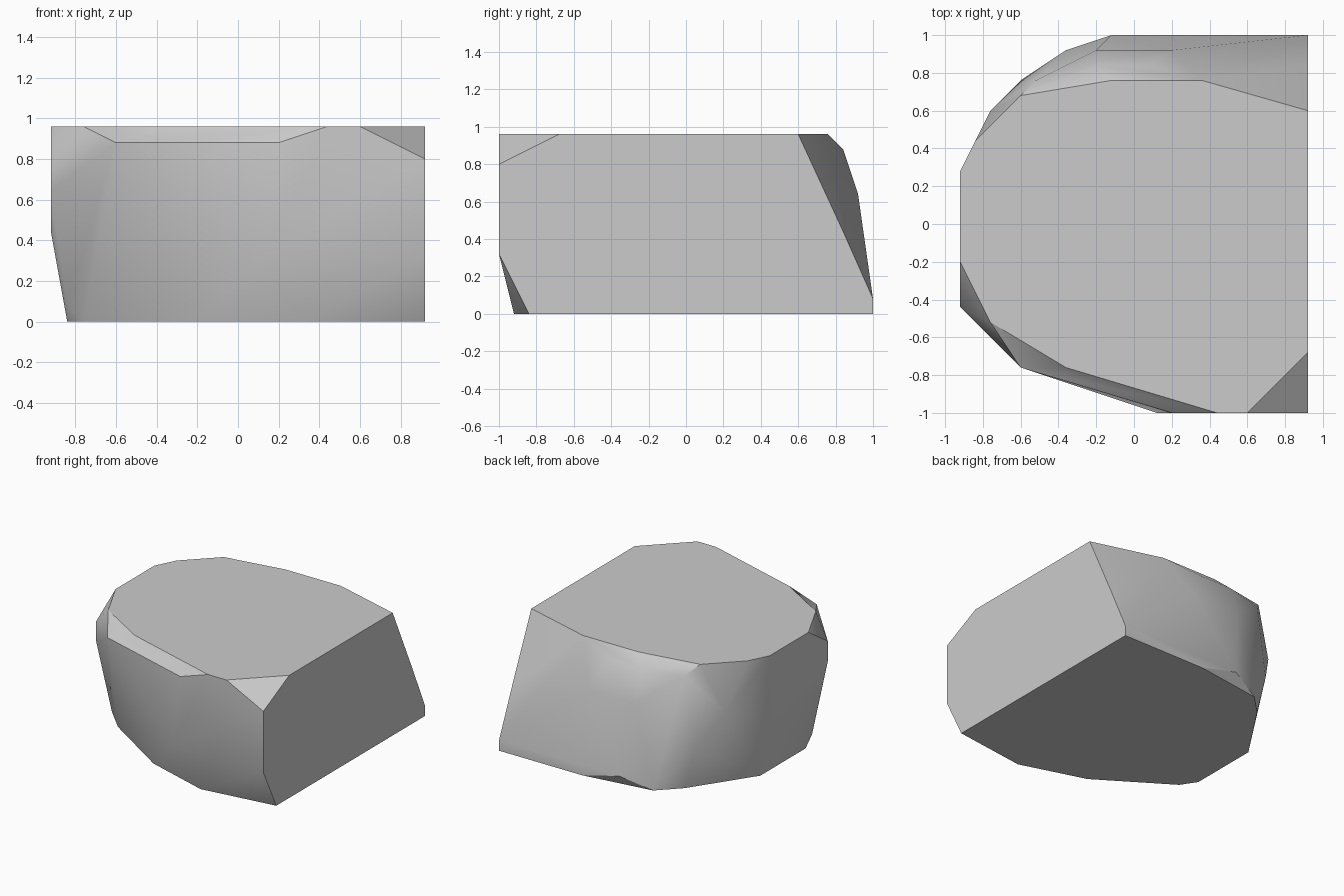
import bpy
import bmesh
import math

default_cube = bpy.data.objects.get("Cube")
if default_cube:
    bpy.data.objects.remove(default_cube, do_unlink=True)

# Plain stone material
stone = bpy.data.materials.new("grey_stone")
stone.use_nodes = True
stone_colour = (0.6, 0.6, 0.6, 1)
stone.diffuse_color = stone_colour
stone.node_tree.nodes["Principled BSDF"].inputs["Base Color"].default_value = stone_colour

GRID = 0.04  # all corners are chiselled on this grid

# Flat top outline
top_outline = [(23, -17), (15, -25), (11, -25), (-9, -19), (-19, -13), (-23, -5),
               (-23, 7), (-21, 11), (-15, 17), (-3, 19), (9, 19), (23, 15)]
# Worn rim just under the top
rim = [(5, -25), (-15, -19), (-13, 19), (-5, 21), (2, 21)]
shoulder = [(23, -25), (-23, -11)]
# Bulging sides
upper_side = [(-23, -11), (-5, 23), (5, 23)]
back_corner = [(-19, 15)]
middle_side = [(23, 21), (-23, -9), (-23, 5)]
lower_side = [(23, -25), (3, -25), (-15, 19)]
# Undercut foot and flat base
foot = [(23, 25), (-3, 25), (-21, -9)]
base_outline = [(23, -21), (8, -23), (-5, -19), (-19, -10), (-21, -7),
                (-21, 7), (-13, 19), (-9, 23), (5, 25), (23, 25)]


def add_layer(bm, corners, height):
    """Place one horizontal layer of corners."""
    for x, y in corners:
        bm.verts.new((x * GRID, y * GRID, height * GRID))


def build_boulder(name, layers):
    """Wrap the layers in a convex skin and merge its flat faces."""
    bm = bmesh.new()
    for corners, height in layers:
        add_layer(bm, corners, height)
    hull = bmesh.ops.convex_hull(bm, input=bm.verts[:])
    inside = {item for item in hull["geom_interior"] + hull["geom_unused"]
              if isinstance(item, bmesh.types.BMVert)}
    bmesh.ops.delete(bm, geom=list(inside), context="VERTS")
    bmesh.ops.dissolve_limit(bm, angle_limit=math.radians(1),
                             verts=bm.verts[:], edges=bm.edges[:])
    bmesh.ops.recalc_face_normals(bm, faces=bm.faces[:])
    mesh = bpy.data.meshes.new(name)
    bm.to_mesh(mesh)
    bm.free()
    mesh.materials.append(stone)
    boulder = bpy.data.objects.new(name, mesh)
    bpy.context.collection.objects.link(boulder)
    return boulder


boulder = build_boulder("boulder", [
    (top_outline, 24), (rim, 22), (shoulder, 20), (upper_side, 16),
    (back_corner, 15), (middle_side, 11), (lower_side, 8),
    (foot, 2), (base_outline, 0)])

# Soft worn sides with crisp cut edges
bpy.ops.object.select_all(action="DESELECT")
boulder.select_set(True)
bpy.context.view_layer.objects.active = boulder
bpy.ops.object.shade_smooth_by_angle(angle=math.radians(30))
